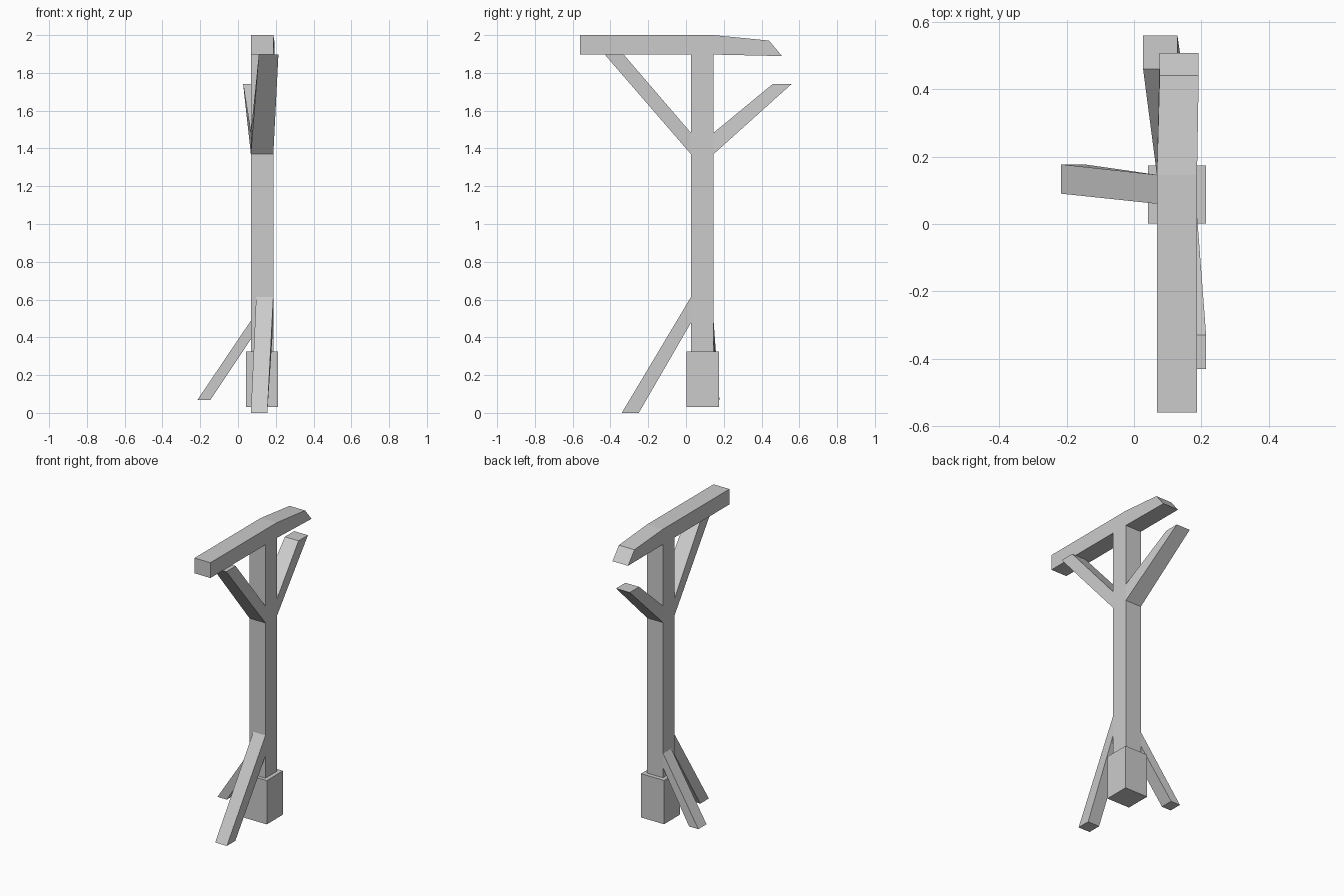
import bpy, bmesh

if "Cube" in bpy.data.objects:
    bpy.data.objects.remove(bpy.data.objects["Cube"])


def loft(name, loops):
    """Closed flat-faced timber through successive four-corner sections."""
    bm = bmesh.new()
    rings = [[bm.verts.new(p) for p in loop] for loop in loops]
    for a, b in zip(rings, rings[1:]):
        for i in range(4):
            j = (i + 1) % 4
            bm.faces.new((a[i], a[j], b[j], b[i]))
    bm.faces.new(rings[0])
    bm.faces.new(rings[-1])
    bmesh.ops.recalc_face_normals(bm, faces=bm.faces)
    mesh = bpy.data.meshes.new(name)
    bm.to_mesh(mesh)
    bm.free()
    ob = bpy.data.objects.new(name, mesh)
    bpy.context.collection.objects.link(ob)
    return ob


def flat(x, y, z):
    """Horizontal rectangle from x and y ranges."""
    return [(x[0], y[0], z), (x[1], y[0], z), (x[1], y[1], z), (x[0], y[1], z)]


def across(x, low, high):
    """Section spanning an x range between a low and a high (y, z) point."""
    return [(x[0], *low), (x[1], *low), (x[1], *high), (x[0], *high)]


PX, PY = (0.068, 0.187), (0.026, 0.146)

# Footing and post
block_x, block_y = (0.042, 0.213), (0.002, 0.174)
loft("base_block", [flat(block_x, block_y, 0.03), flat(block_x, block_y, 0.325)])
loft("post", [flat(PX, PY, 0.325), flat(PX, PY, 1.897)])

# Top beam with a drooping, bevelled back end
loft("top_beam", [
    across(PX, (-0.56, 1.897), (-0.56, 2.0)),
    across(PX, (0.146, 1.897), (0.146, 2.0)),
    across((0.076, 0.192), (0.508, 1.889), (0.44, 1.971)),
])

# Upper braces, the back one stopping short of the beam
loft("front_brace", [
    across(PX, (PY[0], 1.37), (PY[0], 1.483)),
    across((0.110, 0.214), (-0.43, 1.897), (-0.33, 1.897)),
])
loft("back_brace", [
    across(PX, (PY[1], 1.37), (PY[1], 1.483)),
    across((0.027, 0.129), (0.56, 1.742), (0.46, 1.742)),
])

# Lower props
loft("front_leg", [
    across((0.096, 0.187), (PY[0], 0.477), (PY[0], 0.613)),
    across((0.068, 0.155), (-0.25, 0.0), (-0.34, 0.0)),
])
loft("left_leg", [
    [(PX[0], 0.06, 0.39), (PX[0], 0.146, 0.39), (PX[0], 0.146, 0.488), (PX[0], 0.06, 0.488)],
    [(-0.147, 0.09, 0.067), (-0.147, 0.177, 0.067), (-0.216, 0.177, 0.067), (-0.216, 0.09, 0.067)],
])
